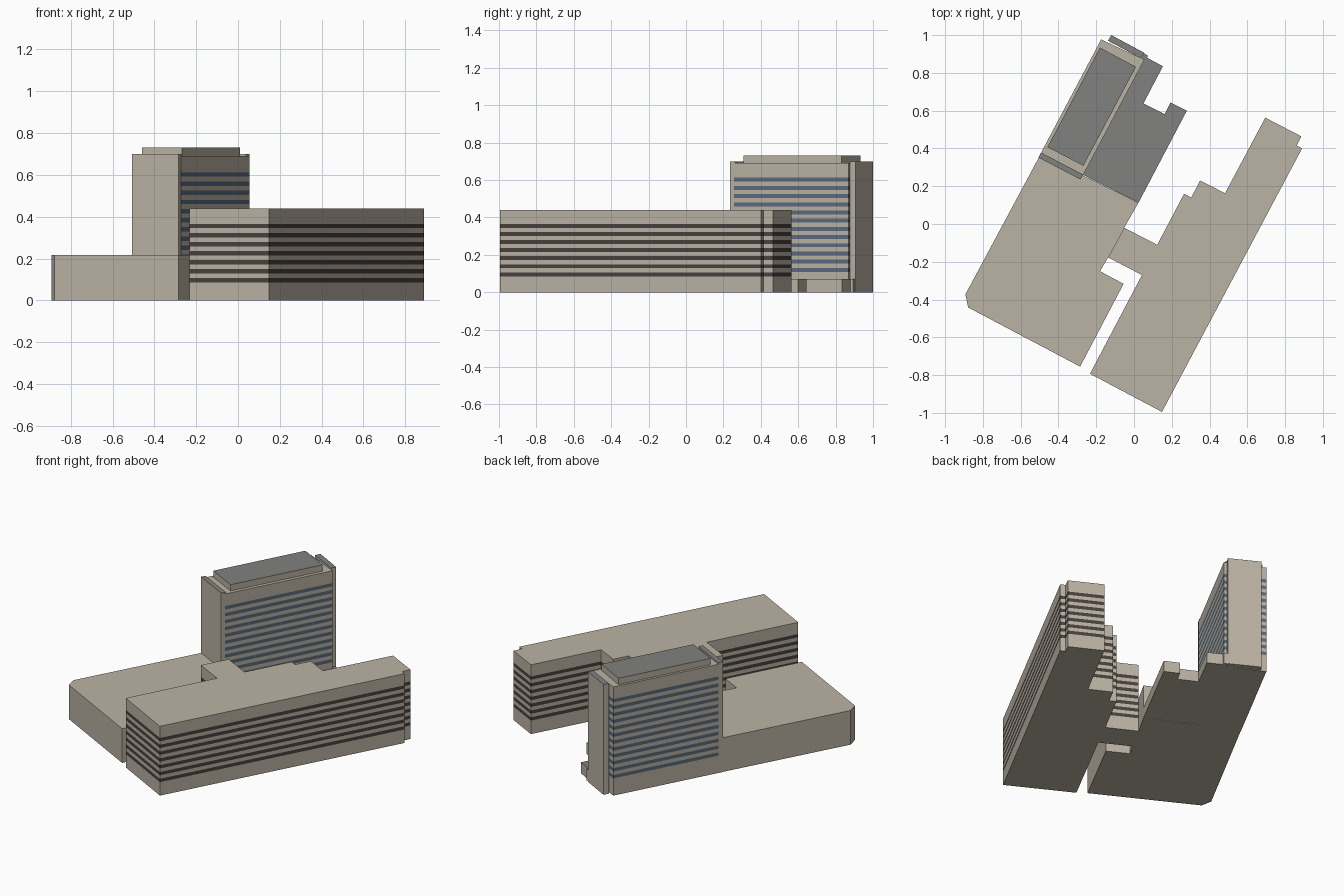
import bpy, bmesh


def material(name, rgb):
    m = bpy.data.materials.new(name)
    m.diffuse_color = (*rgb, 1.0)
    return m


STONE = material("beige stone", (0.50, 0.45, 0.37))
ROOF = material("grey roof", (0.22, 0.22, 0.215))
DARK = material("dark brown glass", (0.065, 0.052, 0.050))
BLUE = material("blue glass", (0.10, 0.145, 0.21))


def prism(name, outline, z0, z1, top=STONE, glass=None, bands=()):
    """Extrude an outline, with cut window bands running round the walls."""
    levels = sorted([z0, z1] + [z for b in bands for z in b])
    bm = bmesh.new()
    rings = [[bm.verts.new((x, y, z)) for x, y in outline] for z in levels]
    n = len(outline)
    bm.faces.new(rings[0])
    roof = bm.faces.new(rings[-1])
    roof.material_index = 1
    for k in range(len(levels) - 1):
        for i in range(n):
            j = (i + 1) % n
            f = bm.faces.new((rings[k][i], rings[k][j], rings[k + 1][j], rings[k + 1][i]))
            if k % 2 == 1:      # every second layer is a window band
                f.material_index = 2
    bmesh.ops.recalc_face_normals(bm, faces=bm.faces)
    me = bpy.data.meshes.new(name)
    bm.to_mesh(me)
    bm.free()
    for m in (STONE, top, glass or STONE):
        me.materials.append(m)
    ob = bpy.data.objects.new(name, me)
    bpy.context.collection.objects.link(ob)
    return ob


def storeys(first, count, step=0.0435, height=0.021):
    return [(first + i * step - height / 2, first + i * step + height / 2) for i in range(count)]


# Long office block with stepped inner side and window bands all round
prism("office_block", [
    (-0.233, -0.793), (0.148, -0.995), (0.890, 0.400), (0.862, 0.415), (0.886, 0.464),
    (0.695, 0.563), (0.482, 0.163), (0.350, 0.230), (0.303, 0.140), (0.265, 0.160),
    (0.123, -0.110), (-0.052, -0.020), (-0.137, -0.177), (0.042, -0.270)],
    0, 0.44, glass=DARK, bands=storeys(0.096, 7, 0.0432))

# Low podium
prism("podium", [
    (-0.893, -0.373), (-0.878, -0.442), (-0.285, -0.755), (-0.055, -0.317), (-0.180, -0.250),
    (-0.137, -0.177), (-0.052, -0.020), (0.024, 0.113), (-0.280, 0.262), (-0.492, 0.374),
    (-0.505, 0.350)], 0, 0.217)

# Entrance canopy at the foot of the tower
prism("entrance_canopy", [
    (-0.272, 0.262), (0.024, 0.113), (0.280, 0.600), (0.193, 0.643), (0.162, 0.582),
    (0.050, 0.638), (0.153, 0.835), (0.070, 0.880), (0.073, 0.893), (0.050, 0.905),
    (0.038, 0.860)], 0, 0.07, top=ROOF)

# Tower with blue window bands
prism("tower", [(-0.494, 0.374), (-0.271, 0.256), (0.055, 0.870), (-0.174, 0.977)],
      0, 0.69, glass=BLUE, bands=storeys(0.12, 12, 0.0438))

# Solid end walls of the tower
prism("near_end_wall", [(-0.506, 0.352), (-0.284, 0.236), (-0.270, 0.262), (-0.492, 0.378)],
      0, 0.70, top=ROOF)
prism("far_end_wall", [(-0.138, 0.970), (0.038, 0.877), (0.055, 0.906), (-0.120, 1.000)],
      0, 0.70, top=ROOF)

# Rooftop plant room
prism("plant_room", [(-0.458, 0.407), (-0.268, 0.308), (0.010, 0.832), (-0.180, 0.934)],
      0.69, 0.73, top=ROOF)
